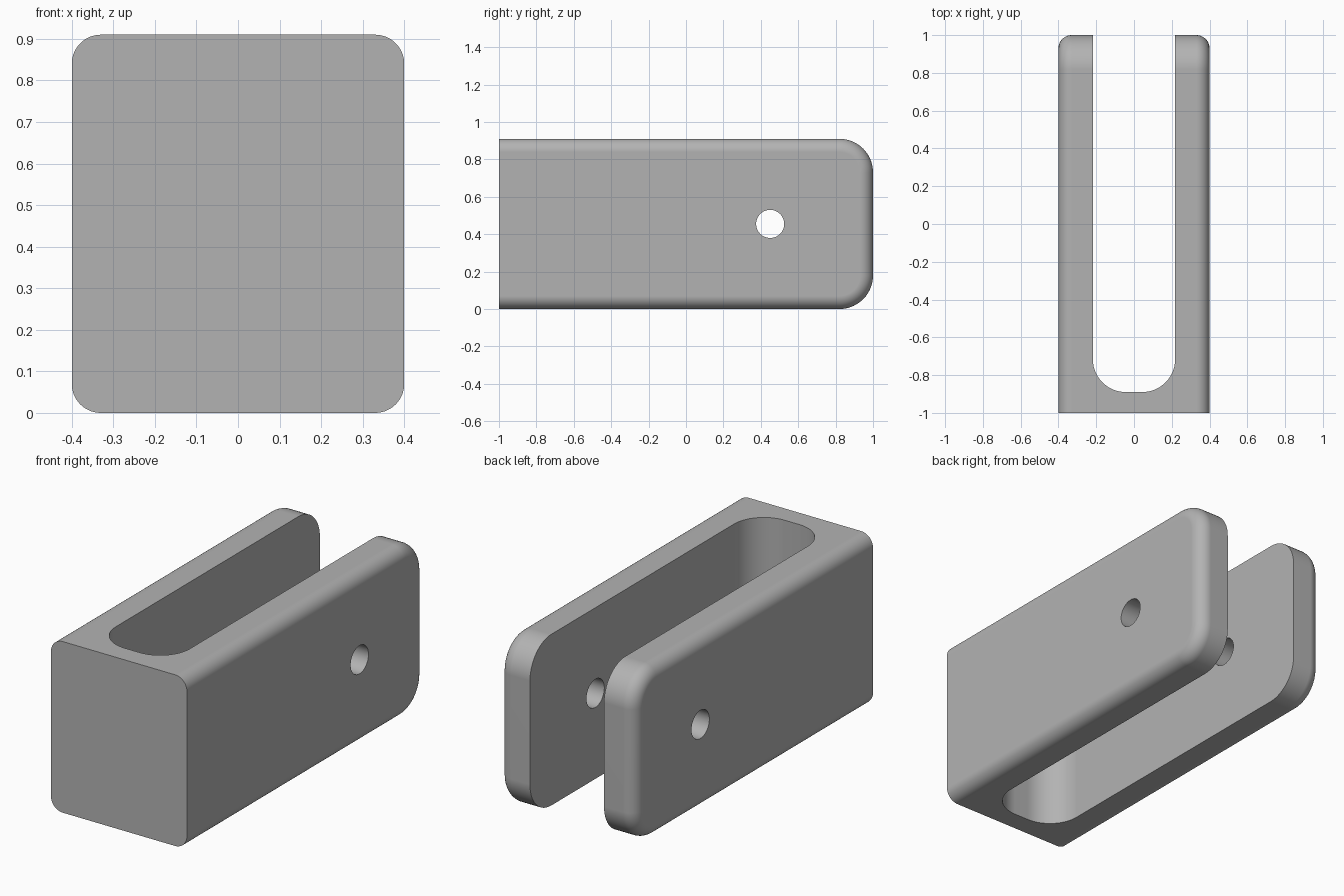
import bpy, bmesh
from math import sin, cos, pi, radians

cube = bpy.data.objects.get("Cube")
if cube:
    bpy.data.objects.remove(cube, do_unlink=True)

W, L, H = 0.4, 1.0, 0.91      # half width, half length, height
EDGE, CORNER = 0.07, 0.18     # outer edge rounding, arm tip corner radius
SLOT, SLOT_END, SLOT_R = 0.218, -0.89, 0.175
STEPS = 14

grey = bpy.data.materials.new("plain grey")
grey.use_nodes = True
colour = (0.45, 0.45, 0.45, 1)
grey.diffuse_color = colour
grey.node_tree.nodes["Principled BSDF"].inputs["Base Color"].default_value = colour


def arc(cx, cy, r, start, end):
    angles = [radians(start + (end - start) * i / STEPS) for i in range(STEPS + 1)]
    return [(cx + r * cos(a), cy + r * sin(a)) for a in angles]


def loft(name, rings):
    """Skin a list of equal-length closed rings and cap both ends."""
    bm = bmesh.new()
    loops = [[bm.verts.new(p) for p in ring] for ring in rings]
    for a, b in zip(loops, loops[1:]):
        for i in range(len(a)):
            j = (i + 1) % len(a)
            bm.faces.new((a[i], a[j], b[j], b[i]))
    bm.faces.new(loops[0])
    bm.faces.new(loops[-1])
    bmesh.ops.recalc_face_normals(bm, faces=bm.faces)
    mesh = bpy.data.meshes.new(name)
    bm.to_mesh(mesh)
    bm.free()
    mesh.materials.append(grey)
    obj = bpy.data.objects.new(name, mesh)
    bpy.context.collection.objects.link(obj)
    return obj


def side_ring(x, inset):
    """Side outline: square at the front, rounded at the back."""
    r, y, z = CORNER - inset, L - CORNER, H - CORNER
    outline = [(-L, H - inset), (-L, inset)]
    outline += arc(y, CORNER, r, -90, 0) + arc(y, z, r, 0, 90)
    return [(x, py, pz) for py, pz in outline]


# Block with rounded long edges and a flat front
turns = [pi / 2 * i / STEPS for i in range(STEPS + 1)]
half = [(W - EDGE + EDGE * cos(t), EDGE * (1 - sin(t))) for t in turns]
sections = half + [(-x, d) for x, d in reversed(half)]
clevis = loft("forked_block", [side_ring(x, d) for x, d in sections])

# Slot cutter, open at the back
cx, cy = SLOT - SLOT_R, SLOT_END + SLOT_R
outline = [(SLOT, L + 0.2), (-SLOT, L + 0.2)]
outline += arc(-cx, cy, SLOT_R, 180, 270) + arc(cx, cy, SLOT_R, 270, 360)
slot = loft("slot_cutter", [[(x, y, z) for x, y in outline] for z in (-0.2, H + 0.2)])

# Pin hole cutter through both arms
circle = arc(0.45, H / 2, 0.075, 0, 360)[:-1]
STEPS = 48
circle = arc(0.45, H / 2, 0.075, 0, 360)[:-1]
pin = loft("pin_hole_cutter", [[(x, y, z) for y, z in circle] for x in (-0.6, 0.6)])

bpy.context.view_layer.objects.active = clevis
for cutter in (slot, pin):
    mod = clevis.modifiers.new(cutter.name, "BOOLEAN")
    mod.operation, mod.solver, mod.object = "DIFFERENCE", "EXACT", cutter
    bpy.ops.object.modifier_apply(modifier=mod.name)
    bpy.data.objects.remove(cutter, do_unlink=True)

# Smooth curves with crisp edges
bpy.ops.object.select_all(action="DESELECT")
clevis.select_set(True)
bpy.ops.object.shade_smooth_by_angle(angle=radians(30))
weighted = clevis.modifiers.new("weighted_normals", "WEIGHTED_NORMAL")
weighted.keep_sharp = True
